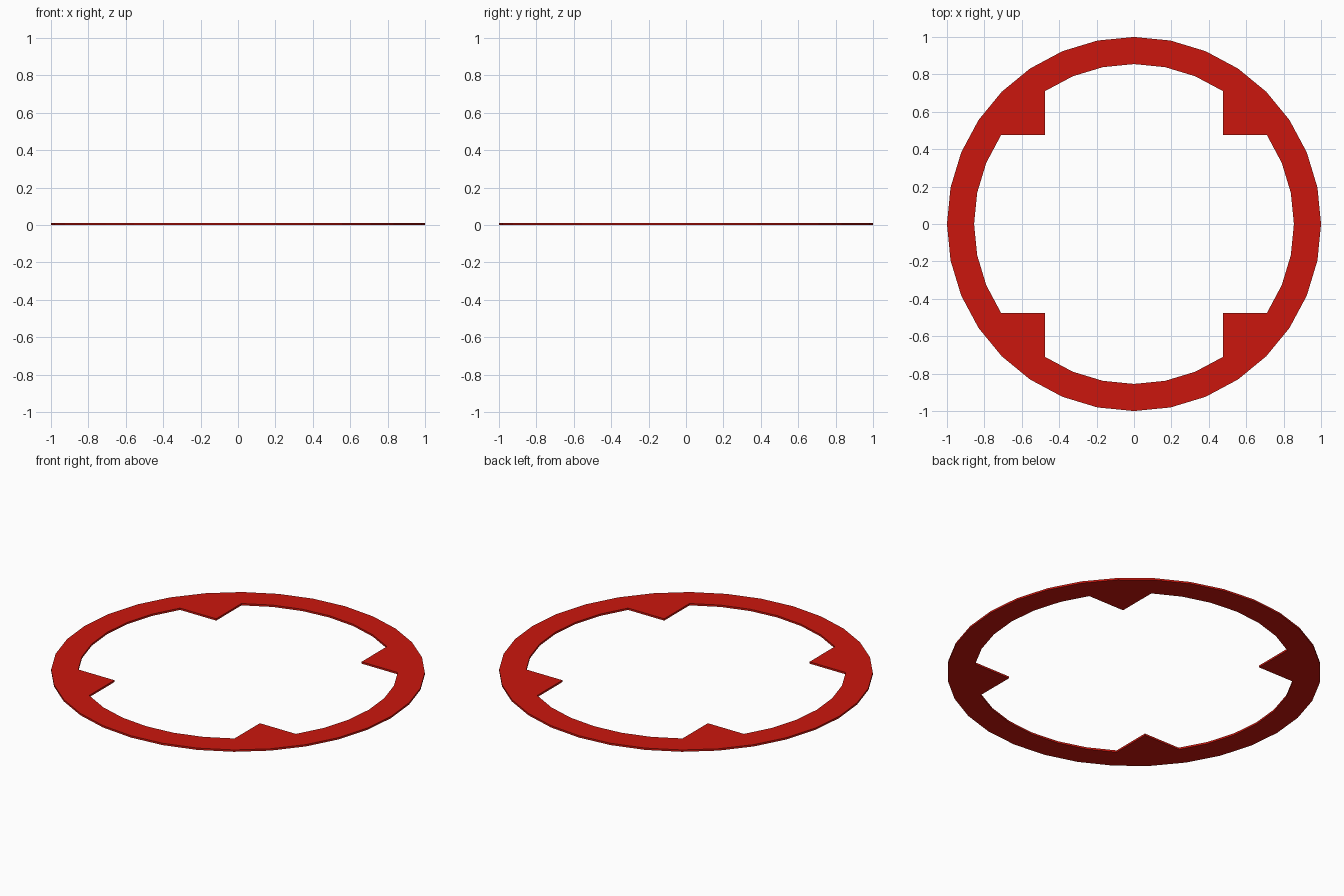
import bpy, bmesh, math

if "Cube" in bpy.data.objects:
    bpy.data.objects.remove(bpy.data.objects["Cube"])

SIDES = 32
OUTER, INNER, THICK = 1.0, 0.855, 0.011
TAB = INNER * math.sin(math.radians(33.75))  # square tab corner coordinate


def ring_point(radius, k):
    a = 2 * math.pi * k / SIDES
    return radius * math.cos(a), radius * math.sin(a)


def inner_point(k):
    # every eighth point (on the diagonals) is pulled inward into a square tab
    return ring_point(TAB * math.sqrt(2) if k % 8 == 4 else INNER, k)


# Flat ring with four tabs, extruded to a thin plate
bm = bmesh.new()
outer = [bm.verts.new((*ring_point(OUTER, k), 0)) for k in range(SIDES)]
inner = [bm.verts.new((*inner_point(k), 0)) for k in range(SIDES)]
for k in range(SIDES):
    n = (k + 1) % SIDES
    bm.faces.new((outer[k], outer[n], inner[n], inner[k]))
top = bmesh.ops.extrude_face_region(bm, geom=bm.faces[:])["geom"]
bmesh.ops.translate(bm, vec=(0, 0, THICK),
                    verts=[v for v in top if isinstance(v, bmesh.types.BMVert)])
bmesh.ops.recalc_face_normals(bm, faces=bm.faces[:])

mesh = bpy.data.meshes.new("tabbed_ring")
bm.to_mesh(mesh)
bm.free()
ring = bpy.data.objects.new("tabbed_ring", mesh)
bpy.context.collection.objects.link(ring)

# Red finish
red = bpy.data.materials.new("red")
red.diffuse_color = (0.6, 0.008, 0.004, 1)
red.use_nodes = True
red.node_tree.nodes["Principled BSDF"].inputs["Base Color"].default_value = red.diffuse_color
mesh.materials.append(red)
